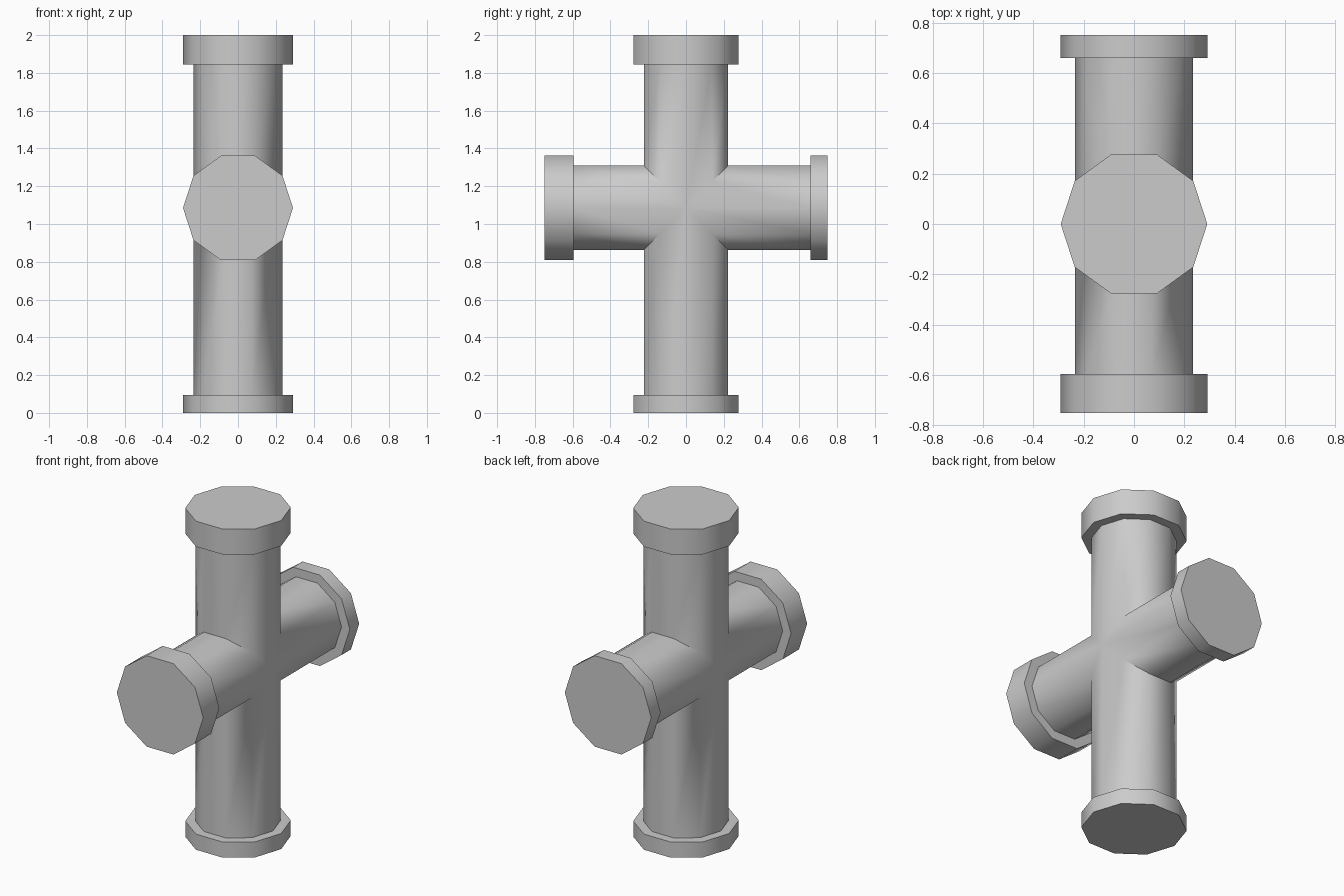
import bpy, bmesh, math
from mathutils import Vector

cube = bpy.data.objects.get("Cube")
if cube:
    bpy.data.objects.remove(cube, do_unlink=True)

SIDES = 10
PIPE_RADIUS = 0.235
FLANGE_RADIUS = 0.291
CENTRE = Vector((0, 0, 1.085))
X = Vector((1, 0, 0))

grey = bpy.data.materials.new("pipe grey")
grey.use_nodes = True
color = (0.6, 0.6, 0.6, 1)
grey.diffuse_color = color
grey.node_tree.nodes["Principled BSDF"].inputs["Base Color"].default_value = color

bm = bmesh.new()


def ring(axis, radius, distance):
    """Ten-sided ring across the arm; distance None gives the mitred joint."""
    side = axis.cross(X)
    verts = []
    for i in range(SIDES):
        a = math.tau * i / SIDES
        v = radius * math.sin(a)
        along = abs(v) if distance is None else distance
        verts.append(bm.verts.new(CENTRE + X * radius * math.cos(a) + side * v + axis * along))
    return verts


def arm(axis, length, flange):
    """Pipe from the mitred joint to a capped flange."""
    axis = Vector(axis)
    neck = length - flange
    rings = [ring(axis, PIPE_RADIUS, None), ring(axis, PIPE_RADIUS, neck),
             ring(axis, FLANGE_RADIUS, neck), ring(axis, FLANGE_RADIUS, length)]
    for low, high in zip(rings, rings[1:]):
        for i in range(SIDES):
            j = (i + 1) % SIDES
            bm.faces.new((low[i], low[j], high[j], high[i]))
    bm.faces.new(rings[-1])


# Four arms: top, bottom, front, back
arm((0, 0, 1), 0.915, 0.155)
arm((0, 0, -1), 1.085, 0.095)
arm((0, -1, 0), 0.75, 0.155)
arm((0, 1, 0), 0.75, 0.09)

# Weld the mitred joint
bmesh.ops.remove_doubles(bm, verts=bm.verts, dist=0.0005)
bmesh.ops.recalc_face_normals(bm, faces=bm.faces)

mesh = bpy.data.meshes.new("pipe_cross")
bm.to_mesh(mesh)
bm.free()
mesh.materials.append(grey)
pipe = bpy.data.objects.new("pipe_cross", mesh)
bpy.context.collection.objects.link(pipe)

# Smooth walls with crisp rims and joints
bpy.ops.object.select_all(action="DESELECT")
pipe.select_set(True)
bpy.context.view_layer.objects.active = pipe
bpy.ops.object.shade_smooth_by_angle(angle=math.radians(40))
